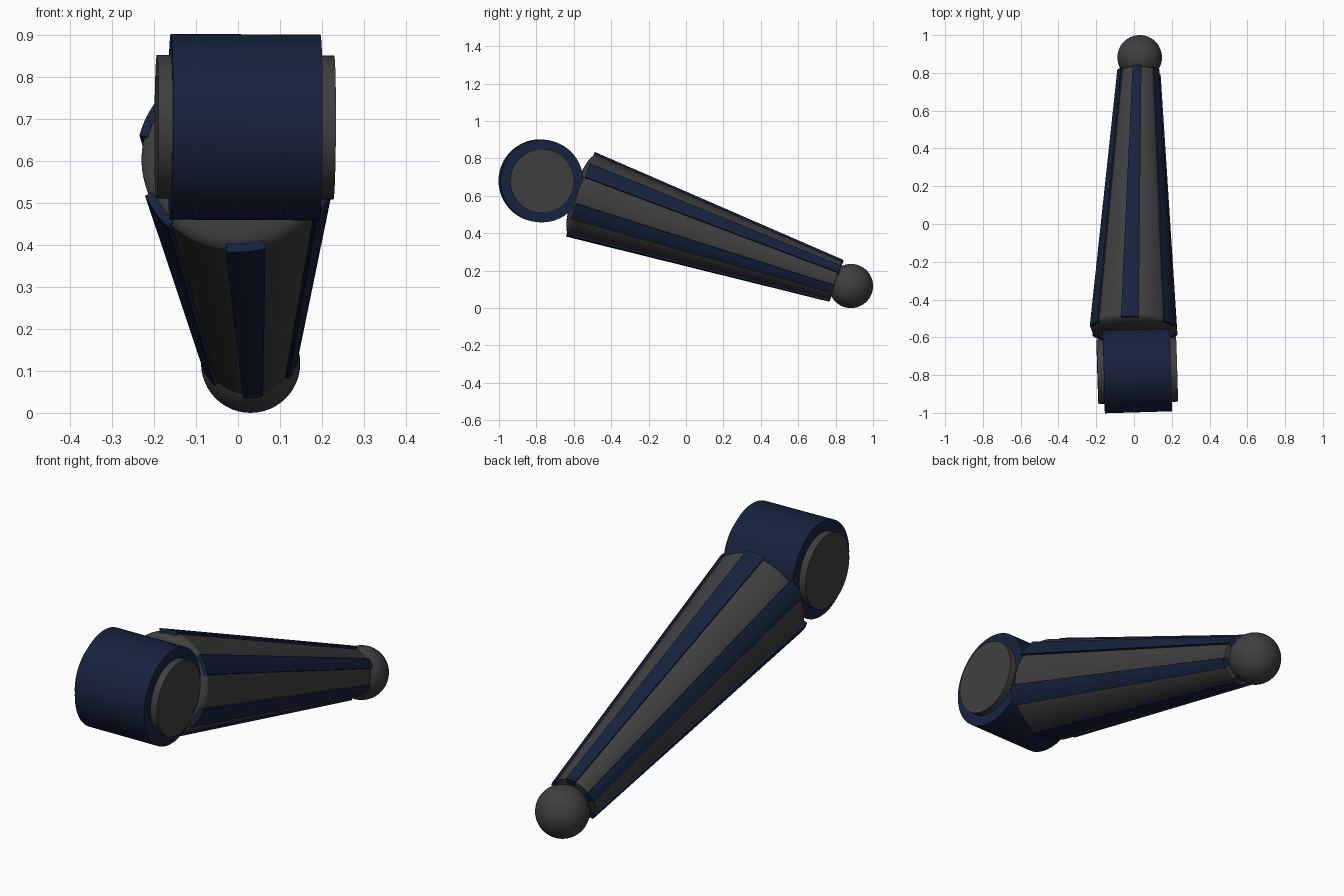
import bpy, bmesh
from math import sin, cos, pi, radians
from mathutils import Vector, Matrix

if "Cube" in bpy.data.objects:
    bpy.data.objects.remove(bpy.data.objects["Cube"])


def material(name, rgb):
    m = bpy.data.materials.new(name)
    m.diffuse_color = (*rgb, 1)
    m.use_nodes = True
    m.node_tree.nodes["Principled BSDF"].inputs["Base Color"].default_value = m.diffuse_color
    return m


BLUE = material("navy", (0.008, 0.016, 0.048))
GREY = material("dark_grey", (0.05, 0.05, 0.05))


def frame(origin, z_axis, x_hint):
    z = Vector(z_axis).normalized()
    y = z.cross(Vector(x_hint)).normalized()
    x = y.cross(z)
    m = Matrix((x, y, z)).transposed().to_4x4()
    m.translation = origin
    return m


def finish(name, bm, mat, matrix):
    bmesh.ops.recalc_face_normals(bm, faces=bm.faces)
    me = bpy.data.meshes.new(name)
    bm.to_mesh(me)
    bm.free()
    ob = bpy.data.objects.new(name, me)
    bpy.context.collection.objects.link(ob)
    me.materials.append(mat)
    ob.matrix_world = matrix
    bpy.ops.object.select_all(action='DESELECT')
    ob.select_set(True)
    bpy.context.view_layer.objects.active = ob
    bpy.ops.object.shade_smooth_by_angle(angle=radians(30))
    return ob


def loft(bm, rings):
    loops = [[bm.verts.new(p) for p in r] for r in rings]
    n = len(loops[0])
    for a, b in zip(loops, loops[1:]):
        for i in range(n):
            j = (i + 1) % n
            bm.faces.new((a[i], a[j], b[j], b[i]))
    bm.faces.new(loops[0])
    bm.faces.new(loops[-1])


def lathe(name, profile, mat, matrix, n=64):
    bm = bmesh.new()
    loft(bm, [[(r * cos(2 * pi * i / n), r * sin(2 * pi * i / n), z) for i in range(n)]
              for r, z in profile])
    return finish(name, bm, mat, matrix)


# Tapered shaft with a shallow domed near end
near, far = Vector((-0.002, -0.56, 0.607)), Vector((0.026, 0.80, 0.147))
L = (far - near).length
shaft = frame(near, far - near, (1, 0, 0))
dome = [(0.228 * sin(a), 0.01 - 0.055 * cos(a)) for a in [radians(d) for d in range(6, 91, 12)]]
lathe("shaft", dome + [(0.228, 0.01), (0.108, L)], GREY, shaft)


# Six raised strips along the shaft
def strip(name, angle):
    half, steps = radians(11.5), 6
    arc = [angle - half + 2 * half * i / steps for i in range(steps + 1)]

    def section(r, z, depth):
        return ([(r * cos(a), r * sin(a), z) for a in arc] +
                [((r - depth) * cos(a), (r - depth) * sin(a), z) for a in reversed(arc)])
    bm = bmesh.new()
    loft(bm, [section(0.239, -0.005, 0.03), section(0.118, L + 0.005, 0.03)])
    finish(name, bm, BLUE, shaft)


for k in range(6):
    strip(f"strip_{k + 1}", radians(85 + 60 * k))

# Ball at the low end
bm = bmesh.new()
bmesh.ops.create_uvsphere(bm, u_segments=48, v_segments=24, radius=0.118)
finish("ball_end", bm, GREY, Matrix.Translation((0.03, 0.882, 0.118)))

# Crosswise pivot barrel with a disc in each end
pivot = frame((0.017, -0.776, 0.68), (1, 0.03, -0.005), (0, 1, 0))
lathe("pivot_barrel", [(0.221, -0.178), (0.221, 0.178)], BLUE, pivot)
lathe("pivot_discs", [(0.171, -0.211), (0.171, 0.211)], GREY, pivot)
